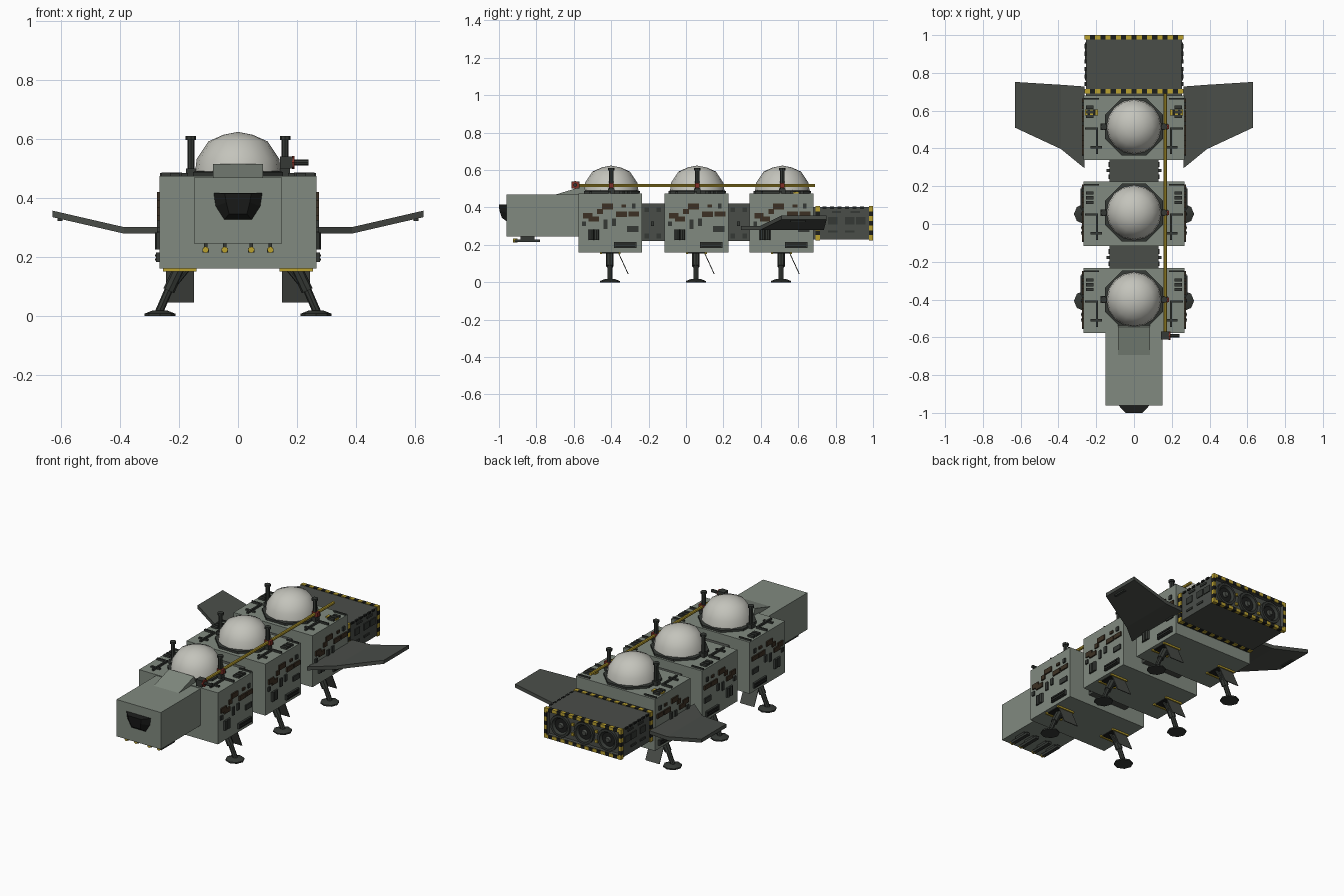
import bpy, bmesh
from math import sin, cos, pi
from mathutils import Vector, Matrix

if "Cube" in bpy.data.objects:
    bpy.data.objects.remove(bpy.data.objects["Cube"])

def material(name, r, g, b):
    m = bpy.data.materials.new(name)
    m.diffuse_color = (r, g, b, 1)
    m.use_nodes = True
    m.node_tree.nodes["Principled BSDF"].inputs["Base Color"].default_value = m.diffuse_color
    return m

HULL = material("hull", .22, .255, .215)
DARK = material("dark_metal", .068, .075, .066)
BLACK = material("black", .012, .013, .012)
STEEL = material("steel", .035, .04, .035)
BROWN = material("rust", .045, .03, .017)
GLASS = material("dome_glass", .55, .55, .50)
YELLOW = material("yellow", .5, .36, .03)
RED = material("red", .22, .03, .02)

def finish(name, bm, mat, mirror=False, smooth=None):
    """Turn a bmesh into an object, optionally mirrored over x = 0."""
    bmesh.ops.recalc_face_normals(bm, faces=bm.faces)
    if mirror:
        dup = bmesh.ops.duplicate(bm, geom=bm.verts[:] + bm.edges[:] + bm.faces[:])["geom"]
        for v in dup:
            if isinstance(v, bmesh.types.BMVert):
                v.co.x *= -1
        bmesh.ops.reverse_faces(bm, faces=[f for f in dup if isinstance(f, bmesh.types.BMFace)])
    me = bpy.data.meshes.new(name)
    bm.to_mesh(me)
    bm.free()
    me.materials.append(mat)
    ob = bpy.data.objects.new(name, me)
    bpy.context.collection.objects.link(ob)
    if smooth:
        bpy.ops.object.select_all(action='DESELECT')
        ob.select_set(True)
        bpy.context.view_layer.objects.active = ob
        bpy.ops.object.shade_smooth_by_angle(angle=smooth)
    return ob

def boxes(name, specs, mat, mirror=False):
    """One object from (x0, x1, y0, y1, z0, z1) boxes."""
    bm = bmesh.new()
    for x0, x1, y0, y1, z0, z1 in specs:
        m = Matrix.Translation(((x0+x1)/2, (y0+y1)/2, (z0+z1)/2)) @ Matrix.Diagonal((x1-x0, y1-y0, z1-z0, 1))
        bmesh.ops.create_cube(bm, size=1, matrix=m)
    return finish(name, bm, mat, mirror)

def rods(name, specs, mat, mirror=False, seg=8):
    """One object from cones/cylinders (start, end, r0, r1)."""
    bm = bmesh.new()
    for a, b, r0, r1 in specs:
        a, b = Vector(a), Vector(b)
        m = Matrix.Translation((a + b) / 2) @ (b - a).to_track_quat('Z', 'Y').to_matrix().to_4x4()
        bmesh.ops.create_cone(bm, cap_ends=True, segments=seg, radius1=r0, radius2=r1, depth=(b-a).length, matrix=m)
    return finish(name, bm, mat, mirror, smooth=.6)

def loft(name, loops, mat, mirror=False, closed=False, smooth=None):
    """Skin between equal-length loops; cap the ends or close into a ring."""
    bm = bmesh.new()
    vs = [[bm.verts.new(p) for p in l] for l in loops]
    n = len(vs[0])
    for a, b in zip(vs, vs[1:] + (vs[:1] if closed else [])):
        for i in range(n):
            bm.faces.new((a[i], a[(i+1) % n], b[(i+1) % n], b[i]))
    if not closed:
        bm.faces.new(vs[0])
        bm.faces.new(vs[-1])
    return finish(name, bm, mat, mirror, smooth)

def ring(r, c, axis, n, turn=0):
    pts = []
    for i in range(n):
        u, v = r*cos(2*pi*i/n + turn), r*sin(2*pi*i/n + turn)
        pts.append((c[0]+u, c[1]+v, c[2]) if axis == 'z' else (c[0]+u, c[1], c[2]+v))
    return pts

def stripes(name, bars):
    """Hazard bars (box, axis, count) cut into alternating yellow and black."""
    parts = ([], [])
    for box, ax, n in bars:
        lo, hi = box[2*ax], box[2*ax+1]
        for i in range(n):
            b = list(box)
            b[2*ax], b[2*ax+1] = lo + (hi-lo)*i/n, lo + (hi-lo)*(i+1)/n
            parts[i % 2].append(b)
    boxes(name + "_yellow", parts[0], YELLOW)
    boxes(name + "_black", parts[1], BLACK)

# Nose cabin with canopy ramp and tapered window
boxes("nose_cabin", [(-.15, .15, -.96, -.57, .245, .47)], HULL)
loft("nose_ramp", [[(x, -.70, .468), (x, -.545, .515), (x, -.53, .468)] for x in (-.085, .085)], HULL)
loft("nose_window", [
    [(-.087, -.955, .417), (.087, -.955, .417), (.08, -.955, .37), (.05, -.955, .323), (-.05, -.955, .323), (-.08, -.955, .37)],
    [(-.045, -1, .415), (.045, -1, .415), (.04, -.998, .385), (.03, -.985, .345), (-.03, -.985, .345), (-.04, -.998, .385)]], BLACK)
boxes("nose_lamp_rails", [b for x in (.045, .11) for b in (
    (x-.011, x+.011, -.915, -.78, .214, .229), (x-.006, x+.006, -.885, -.81, .225, .247))], STEEL, True)
rods("nose_lamps", [((x, -.925, .224), (x, -.9, .224), .011, .011) for x in (.045, .11)], YELLOW, True)

# Three cargo pods
for k, c in enumerate((-.405, .055, .51)):
    p = f"pod{k+1}_"
    boxes(p + "hull", [(-.267, .267, c-.171, c+.171, .16, .475)], HULL)

    # Dome and octagonal frame
    bm = bmesh.new()
    cy = c + .005
    loops = [[bm.verts.new(q) for q in ring(r, (0, cy, z), 'z', 16)]
             for r, z in ((.148, .47), (.14, .532), (.10, .592), (.05, .614))]
    top = bm.verts.new((0, cy, .624))
    for i in range(16):
        j = (i+1) % 16
        for a, b in zip(loops, loops[1:]):
            bm.faces.new((a[i], a[j], b[j], b[i]))
        bm.faces.new((loops[-1][i], loops[-1][j], top))
    finish(p + "dome", bm, GLASS, smooth=.8)
    loft(p + "dome_frame", [ring(r, (0, cy, z), 'z', 8, pi/8) for r, z in
         ((.166, .47), (.166, .488), (.145, .492), (.145, .47))], STEEL, closed=True)

    # Roof posts with caps and clamps
    rods(p + "roof_posts", [((.16, cy, .47), (.16, cy, .6), .012, .012),
                            ((.16, cy, .597), (.16, cy, .61), .018, .018)], STEEL, True)
    boxes(p + "post_clamps", [(.143, .177, cy-.018, cy+.018, .475, .5)], STEEL, True)
    boxes(p + "pipe_clamp", [(.147, .186, cy-.012, cy+.012, .503, .53)], RED)

    # Low-relief equipment on the roof and sides
    boxes(p + "roof_plates", [(.215, .255, c+.1-.025*i, c+.117-.025*i, .47, .487) for i in range(3)]
          + [(.19, .2, c-.14, c+.0, .47, .487), (.19, .26, c-.01, c+.0, .47, .487),
             (.17, .23, c-.11, c-.098, .47, .484), (.185, .265, c+.15, c+.158, .47, .484)], STEEL, True)
    side = lambda y0, y1, z0, z1, d=.008: (.26, .267+d, c+y0, c+y1, z0, z1)
    boxes(p + "side_rust_boxes", [side(-.145, -.095, .34, .37), side(-.115, -.06, .325, .352),
          side(-.07, -.04, .365, .392), side(-.045, .015, .39, .42), side(.03, .09, .35, .378),
          side(.098, .155, .352, .378), side(.06, .085, .40, .415)], BROWN, True)
    boxes(p + "side_dark_boxes", [side(-.035, -.015, .285, .335), side(.01, .03, .30, .34),
          side(.02, .14, .183, .215, .012), side(.09, .15, .27, .3), side(-.15, -.13, .3, .325),
          side(.115, .135, .395, .42)], STEEL, True)
    boxes(p + "side_vent_slats", [side(.028, .132, z, z+.006, .015) for z in (.188, .202)], BLACK, True)
    rods(p + "side_tanks", [((.266, c+y, .225), (.266, c+y, .282), .015, .015) for y in (-.102, -.074)], STEEL, True)

    # Landing gear: well, strut, foot, open door
    boxes(p + "gear_well", [(.15, .245, c-.045, c+.045, .155, .165)], BLACK, True)
    boxes(p + "gear_well_rims", [(.14, .255, c-.056, c-.045, .15, .163), (.14, .255, c+.045, c+.056, .15, .163)], YELLOW, True)
    fy = c - .002
    rods(p + "gear_legs", [((.197, fy, .165), (.235, fy, .085), .02, .02), ((.23, fy, .1), (.268, fy, .012), .014, .014),
                           ((.17, fy, .16), (.24, fy, .075), .009, .009)], STEEL, True)
    rods(p + "gear_feet", [((.265, fy, 0), (.265, fy, .008), .053, .053),
                           ((.265, fy, .008), (.265, fy, .018), .05, .025)], STEEL, True)
    loft(p + "gear_doors", [[(x, c+.04, .16), (x, c+.045, .16), (x, c+.098, .045), (x, c+.093, .045)]
                            for x in (.15, .245)], DARK, True)

# Connecting passages
for k, y in enumerate((-.178, .282)):
    boxes(f"passage{k+1}", [(-.13, .13, y-.065, y+.065, .22, .42)], DARK)
    boxes(f"passage{k+1}_fittings", [(.125, .136, y-.045+d, y-.02+d, z, z+.025)
          for d in (0, .065) for z in (.235, .375)] + [(.125, .145, y-.008, y+.008, .3, .325)], STEEL, True)

# Yellow roof pipe and front valve
rods("roof_pipe", [((.165, -.6, .517), (.165, .69, .517), .009, .009)], YELLOW)
boxes("pipe_valve", [(.143, .185, -.612, -.57, .5, .54)], STEEL)
rods("valve_wheel", [((.183, -.592, .52), (.192, -.592, .52), .022, .022)], RED)
rods("valve_spout", [((.19, -.592, .52), (.24, -.592, .52), .01, .01)], STEEL)

# Bent wings
def wing_section(x, y0, y1, z, t=.011):
    return [(x, y0, z-t), (x, y1, z-t), (x, y1, z+t), (x, y0, z+t)]
loft("wings", [wing_section(.262, .295, .728, .29), wing_section(.387, .397, .737, .29),
               wing_section(.63, .51, .752, .346)], DARK, True)
boxes("wing_tip_pods", [(.595, .612, .56, .64, .322, .336)], STEEL, True)
stripes("pod3_roof_stripes", [((s*.225-.035, s*.225+.035, .575, .605, .47, .483), 0, 5) for s in (-1, 1)])

# Engine block: open-backed shell with back wall
E = .255
boxes("engine_block", [(-E, E, .67, .975, .229, .402)], DARK)
boxes("engine_rim", [(-E, E, .97, .996, .385, .402), (-E, E, .97, .996, .229, .246),
                     (-E, -E+.014, .97, .996, .229, .402), (E-.014, E, .97, .996, .229, .402)], DARK)

# Hazard striping around both engine edges
bars = []
for y0, y1 in ((.692, .716), (.978, 1.0)):
    bars += [((-.26, .26, y0, y1, .398, .407), 0, 19), ((-.26, .26, y0, y1, .224, .233), 0, 19)]
    bars += [((s*.257-.004, s*.257+.004, y0, y1, .226, .405), 2, 7) for s in (-1, 1)]
bars += [((-.26, .26, .992, 1.0, z, z+.018), 0, 19) for z in (.226, .387)]
bars += [((s*.252-.008, s*.252+.008, .992, 1.0, .226, .405), 2, 7) for s in (-1, 1)]
stripes("engine_hazard", bars)
boxes("engine_side_panels", [(.25, .26, y, y+.05, z, z+h) for y, z, h in
      ((.76, .31, .04), (.85, .31, .04), (.91, .31, .04), (.76, .265, .012), (.85, .265, .012), (.78, .37, .012), (.88, .37, .012))], STEEL, True)
boxes("engine_edge_dashes", [(.25, .262, .73+.04*i, .752+.04*i, .393, .404) for i in range(6)], BLACK, True)

# Three nozzles with hubs
for k, x in enumerate((-.16, 0, .16)):
    loft(f"nozzle{k+1}", [ring(r, (x, y, .315), 'y', 16) for r, y in
         ((.066, .97), (.066, .992), (.052, .992), (.04, .976))], STEEL, closed=True, smooth=.5)
    rods(f"nozzle{k+1}_throat", [((x, .97, .315), (x, .978, .315), .045, .045)], BLACK, seg=16)
    rods(f"nozzle{k+1}_hub", [((x, .97, .315), (x, .99, .315), .022, .014)], DARK, seg=12)
boxes("nozzle_markers", [(.072, .088, .97, .985, z, z+.016) for z in (.275, .335)], YELLOW, True)
